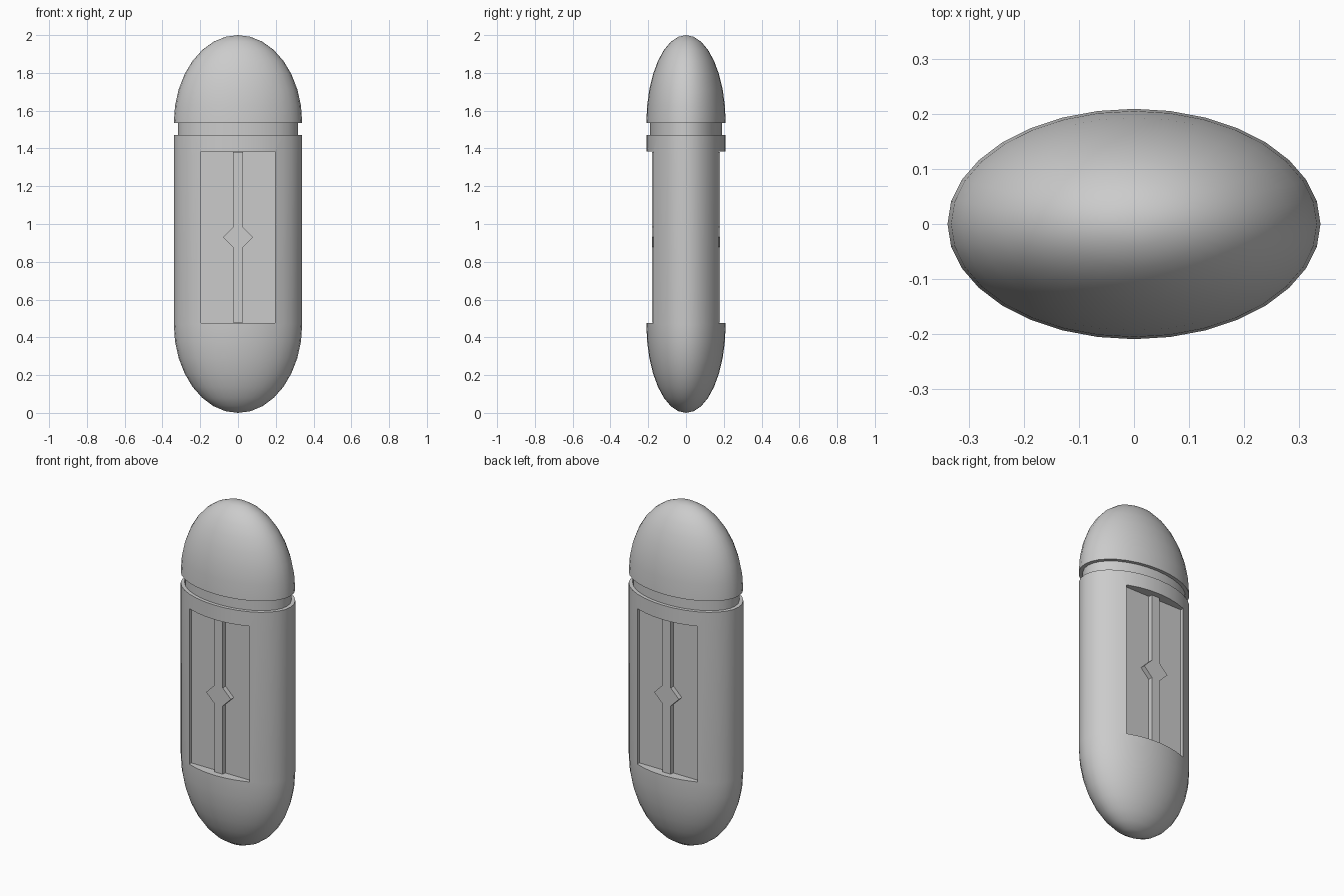
import bpy, bmesh, math

cube = bpy.data.objects.get("Cube")
if cube:
    bpy.data.objects.remove(cube, do_unlink=True)

RX, RY, SEG = 0.34, 0.21, 32
BASE, RIM, CAP = 0.47, 1.47, 1.535      # end of lower dome, body top, cap bottom
WIN_LOW, WIN_HIGH, WIN_HALF = 0.475, 1.385, 0.195
FLOOR, RAIL_TOP = 0.153, 0.18
MID = (WIN_LOW + WIN_HIGH) / 2

grey = bpy.data.materials.new("plain_grey")
grey.use_nodes = True
colour = (0.6, 0.6, 0.6, 1)
grey.diffuse_color = colour
grey.node_tree.nodes["Principled BSDF"].inputs["Base Color"].default_value = colour


def make_object(name, bm):
    bmesh.ops.recalc_face_normals(bm, faces=bm.faces)
    mesh = bpy.data.meshes.new(name)
    bm.to_mesh(mesh)
    bm.free()
    mesh.materials.append(grey)
    obj = bpy.data.objects.new(name, mesh)
    bpy.context.collection.objects.link(obj)
    return obj


def lathe(name, profile, rx=RX, ry=RY):
    """Turn (radius factor, z) points into an oval solid; radius 0 is a pole."""
    bm = bmesh.new()
    rings = []
    for r, z in profile:
        count = SEG if r > 0.001 else 1
        rings.append([bm.verts.new((rx * r * math.cos(math.tau * i / SEG),
                                    ry * r * math.sin(math.tau * i / SEG), z))
                      for i in range(count)])
    for a, b in zip(rings, rings[1:]):
        for i in range(SEG):
            j = (i + 1) % SEG
            quad = [a[i % len(a)], a[j % len(a)], b[j % len(b)], b[i % len(b)]]
            bm.faces.new(list(dict.fromkeys(quad)))
    for ring in (rings[0], rings[-1]):
        if len(ring) > 1:
            bm.faces.new(ring)
    return make_object(name, bm)


def prism(name, outline, y0, y1):
    """Extrude an (x, z) outline from y0 to y1."""
    bm = bmesh.new()
    face = bm.faces.new([bm.verts.new((x, y0, z)) for x, z in outline])
    moved = bmesh.ops.extrude_face_region(bm, geom=[face])["geom"]
    verts = [g for g in moved if isinstance(g, bmesh.types.BMVert)]
    bmesh.ops.translate(bm, verts=verts, vec=(0, y1 - y0, 0))
    return make_object(name, bm)


def smooth(obj):
    bpy.ops.object.select_all(action="DESELECT")
    obj.select_set(True)
    bpy.context.view_layer.objects.active = obj
    bpy.ops.object.shade_smooth_by_angle(angle=math.radians(30))


# Domed body, neck and cap
arc = [math.pi / 2 * i / 8 for i in range(9)]
body = lathe("body", [(math.sin(t), BASE * (1 - math.cos(t))) for t in arc] + [(1, RIM)])
neck = lathe("neck", [(1, RIM - 0.02), (1, CAP + 0.02)], RX - 0.022, RY - 0.02)
cap = lathe("cap", [(math.cos(t), CAP + (2 - CAP) * math.sin(t)) for t in arc])

# Recessed window on front and back
window = [(-WIN_HALF, WIN_LOW), (WIN_HALF, WIN_LOW),
          (WIN_HALF, WIN_HIGH), (-WIN_HALF, WIN_HIGH)]
for side in (-1, 1):
    cutter = prism("window_cutter", window, side * FLOOR, side * 0.3)
    mod = body.modifiers.new("window", "BOOLEAN")
    mod.operation = "DIFFERENCE"
    mod.solver = "EXACT"
    mod.object = cutter
    bpy.context.view_layer.objects.active = body
    bpy.ops.object.modifier_apply(modifier=mod.name)
    bpy.data.objects.remove(cutter, do_unlink=True)

for part in (body, neck, cap):
    smooth(part)

# Raised rail with a diamond in the middle, on both recess floors
w, d, low, high = 0.027, 0.08, WIN_LOW + 0.003, WIN_HIGH - 0.003
right = [(w, low), (w, MID - d + w), (d, MID), (w, MID + d - w), (w, high)]
outline = right + [(-x, z) for x, z in reversed(right)]
for side, label in ((-1, "front"), (1, "back")):
    prism(label + "_diamond_rail", outline, side * (FLOOR - 0.01), side * RAIL_TOP)
